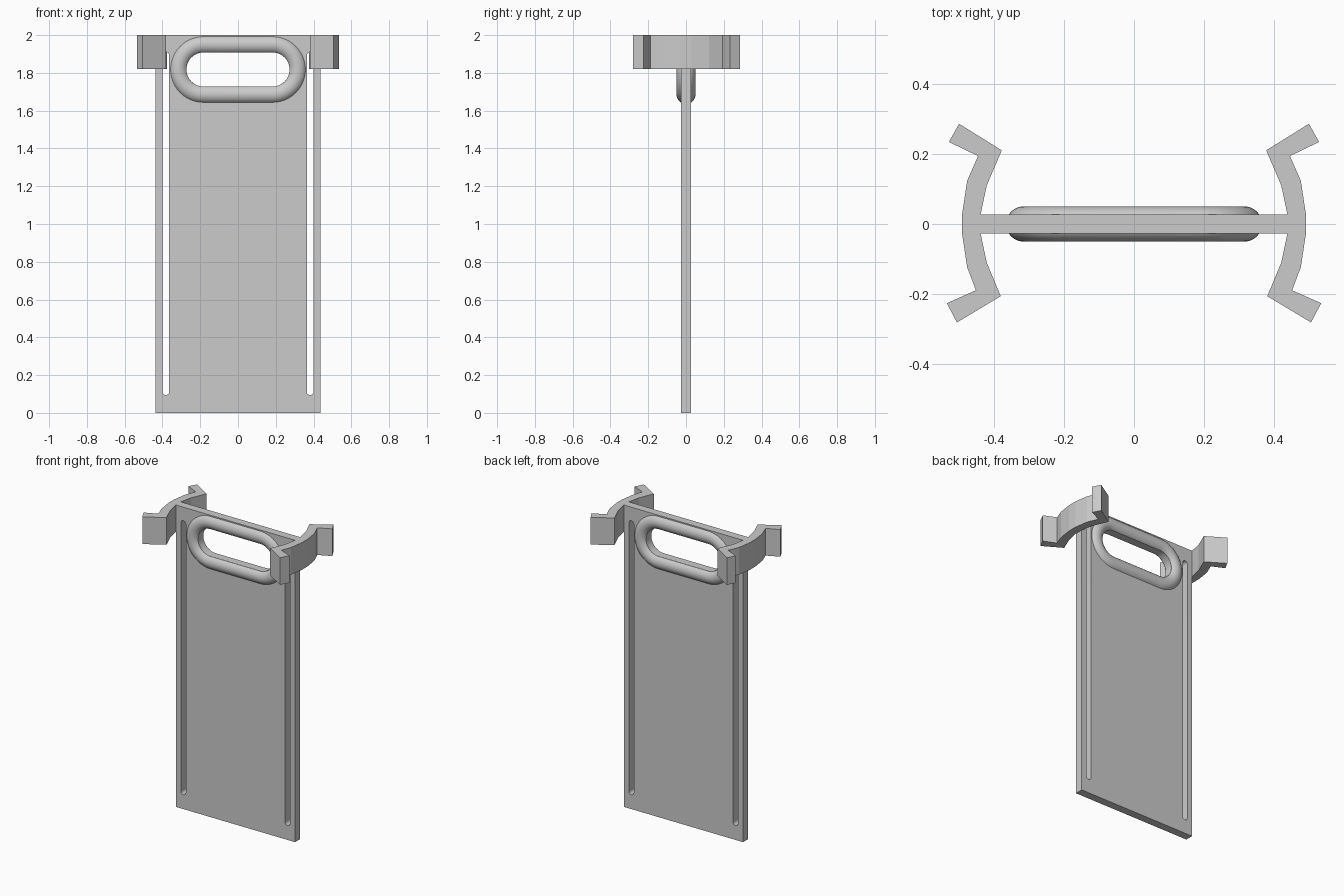
import bpy
import bmesh
from math import sin, cos, pi

HALF_THICK = 0.027
HEIGHT = 2.0
HANDLE_Z = 1.818

cube = bpy.data.objects.get("Cube")
if cube:
    bpy.data.objects.remove(cube, do_unlink=True)

grey = bpy.data.materials.new("light grey")
grey.use_nodes = True
colour = (0.6, 0.6, 0.6, 1)
grey.diffuse_color = colour
grey.node_tree.nodes["Principled BSDF"].inputs["Base Color"].default_value = colour


def add_object(name, bm):
    bmesh.ops.recalc_face_normals(bm, faces=bm.faces)
    mesh = bpy.data.meshes.new(name)
    bm.to_mesh(mesh)
    bm.free()
    obj = bpy.data.objects.new(name, mesh)
    mesh.materials.append(grey)
    bpy.context.collection.objects.link(obj)
    return obj


def activate(obj):
    bpy.ops.object.select_all(action='DESELECT')
    obj.select_set(True)
    bpy.context.view_layer.objects.active = obj


def smooth(obj):
    activate(obj)
    bpy.ops.object.shade_smooth_by_angle(angle=pi / 6)


def prism(name, points, direction):
    """Extrude a closed outline along a direction."""
    bm = bmesh.new()
    face = bm.faces.new([bm.verts.new(p) for p in points])
    new = bmesh.ops.extrude_face_region(bm, geom=[face])["geom"]
    bmesh.ops.translate(bm, vec=direction,
                        verts=[g for g in new if isinstance(g, bmesh.types.BMVert)])
    return add_object(name, bm)


def stadium(half, radius, steps=20):
    """Rounded slot outline as (centre x, angle) pairs, long axis on x."""
    for side in (1, -1):
        for i in range(steps + 1):
            a = pi * i / steps - pi / 2 + (0 if side > 0 else pi)
            yield side * half, radius, a


def outline(half, radius):
    return [(c + r * cos(a), r * sin(a)) for c, r, a in stadium(half, radius)]


# Flat panel
panel = prism("panel", [(-0.437, -HALF_THICK, 0), (0.437, -HALF_THICK, 0),
                        (0.437, -HALF_THICK, HEIGHT), (-0.437, -HALF_THICK, HEIGHT)],
              (0, 2 * HALF_THICK, 0))

# Cutters: handle opening and two long side slots
cutters = [prism("handle_opening_cutter",
                 [(x, -0.2, HANDLE_Z + z) for x, z in outline(0.183, 0.09)], (0, 0.4, 0))]
for side in (-1, 1):
    cutters.append(prism("slot_cutter",
                         [(side * 0.382 + z, -0.2, 1.0025 + x)
                          for x, z in outline(0.8895, 0.018)], (0, 0.4, 0)))
for cutter in cutters:
    cutter.hide_render = True
    activate(panel)
    mod = panel.modifiers.new("cut", 'BOOLEAN')
    mod.operation = 'DIFFERENCE'
    mod.solver = 'EXACT'
    mod.object = cutter
    bpy.ops.object.modifier_apply(modifier=mod.name)
    bpy.data.objects.remove(cutter, do_unlink=True)
smooth(panel)

# Rounded grip around the opening, flattened on its inner side
bm = bmesh.new()
tube, sides = 0.05, 32
rings = []
for c, r, a in stadium(0.183, 0.132, 24):
    ring = []
    for j in range(sides):
        t = 2 * pi * j / sides
        rad = r + max(tube * cos(t), -0.042)
        ring.append(bm.verts.new((c + rad * cos(a), tube * sin(t),
                                  HANDLE_Z + rad * sin(a))))
    rings.append(ring)
for i, ring in enumerate(rings):
    after = rings[(i + 1) % len(rings)]
    for j in range(sides):
        k = (j + 1) % sides
        bm.faces.new((ring[j], ring[k], after[k], after[j]))
smooth(add_object("handle_grip", bm))

# Curved side clips with flared tips
clip = [(0.49, 0.03), (0.476, 0.123), (0.445, 0.194), (0.528, 0.234), (0.499, 0.286),
        (0.377, 0.21), (0.42, 0.11), (0.437, 0.03),
        (0.437, -0.03), (0.42, -0.11), (0.38, -0.206), (0.505, -0.281), (0.534, -0.226),
        (0.451, -0.189), (0.476, -0.123), (0.49, -0.03)]
for name, side in (("left_clip", 1), ("right_clip", -1)):
    prism(name, [(side * x, y, 1.82) for x, y in clip], (0, 0, HEIGHT - 1.82))
